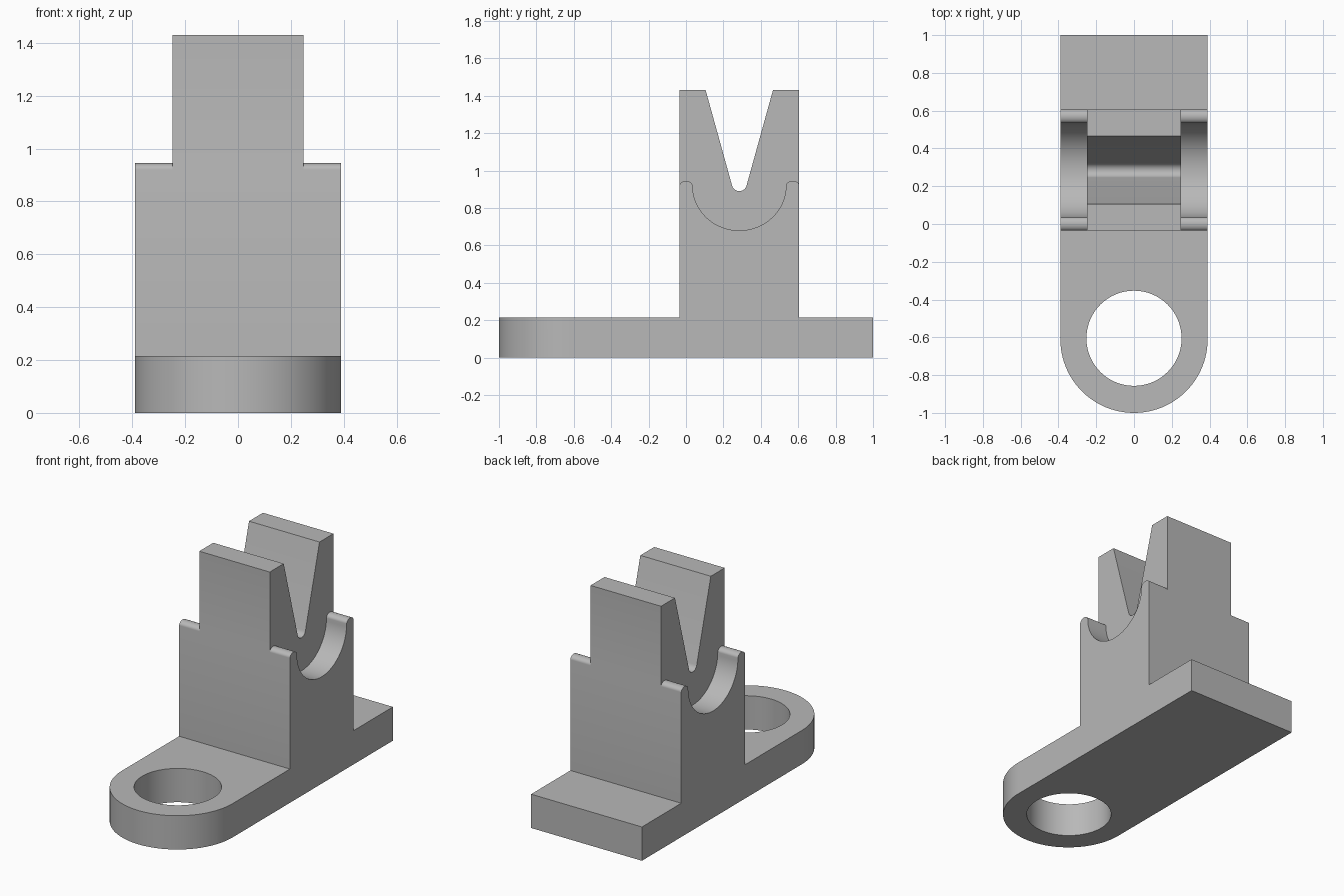
import bpy
import bmesh
from math import sin, cos, pi, radians
from mathutils import Vector

old = bpy.data.objects.get("Cube")
if old:
    bpy.data.objects.remove(old)

HALF_W, CORE_W = 0.39, 0.248        # half widths of base and upright core
BACK, FRONT, MID = 0.605, -0.035, 0.285   # upright extents along y

grey = bpy.data.materials.new("plain grey")
grey.use_nodes = True
colour = (0.48, 0.48, 0.48, 1)
grey.diffuse_color = colour
grey.node_tree.nodes["Principled BSDF"].inputs["Base Color"].default_value = colour


def arc(cx, cy, rx, ry, start, end, steps):
    """Points along an elliptical arc, angles in degrees."""
    angles = [radians(start + (end - start) * i / steps) for i in range(steps + 1)]
    return [(cx + rx * cos(a), cy + ry * sin(a)) for a in angles]


def prism(name, outline, low, high, axis):
    """Extrude an outline along x (outline is y, z) or z (outline is x, y)."""
    bm = bmesh.new()
    place = (lambda p: (low, p[0], p[1])) if axis == "x" else (lambda p: (p[0], p[1], low))
    face = bm.faces.new([bm.verts.new(place(p)) for p in outline])
    new = bmesh.ops.extrude_face_region(bm, geom=[face])["geom"]
    shift = Vector((high - low, 0, 0) if axis == "x" else (0, 0, high - low))
    bmesh.ops.translate(bm, vec=shift, verts=[g for g in new if isinstance(g, bmesh.types.BMVert)])
    bmesh.ops.recalc_face_normals(bm, faces=bm.faces)
    mesh = bpy.data.meshes.new(name)
    bm.to_mesh(mesh)
    bm.free()
    mesh.materials.append(grey)
    obj = bpy.data.objects.new(name, mesh)
    bpy.context.collection.objects.link(obj)
    return obj


def combine(target, tool, operation):
    """Apply a boolean and discard the tool."""
    mod = target.modifiers.new(operation.title(), "BOOLEAN")
    mod.operation, mod.object, mod.solver = operation, tool, "EXACT"
    bpy.context.view_layer.objects.active = target
    bpy.ops.object.modifier_apply(modifier=mod.name)
    bpy.data.objects.remove(tool)


# Plan shape: straight back, round front
plan = [(HALF_W, 1), (-HALF_W, 1)] + arc(0, -0.61, HALF_W, 0.39, 180, 360, 48)
bracket = prism("notched_bracket", plan, 0, 2, "z")

# Side silhouette: base slab and upright with a V notch
notch = arc(MID, 0.93, 0.04, 0.04, 195, 345, 12)
side = [(-1.2, 0), (-1.2, 0.215), (FRONT, 0.215), (FRONT, 1.43), (0.105, 1.43)]
side += notch + [(0.465, 1.43), (BACK, 1.43), (BACK, 0.215), (1.2, 0.215), (1.2, 0)]
combine(bracket, prism("silhouette", side, -0.6, 0.6, "x"), "INTERSECT")

# Bolt hole through the round end
hole = arc(0, -0.605, 0.252, 0.252, 0, 360, 64)[:-1]
combine(bracket, prism("hole_cutter", hole, -0.2, 0.6, "z"), "DIFFERENCE")

# Cheeks: round lips and a half-round saddle beside the core
lip = 0.035
saddle = [(FRONT - 0.1, 0.92)]
saddle += arc(FRONT + lip, 0.92, lip, 0.025, 180, 0, 14)
saddle += arc(MID, 0.92, 0.25, 0.24, 180, 360, 40)[1:]
saddle += arc(BACK - lip, 0.92, lip, 0.025, 180, 0, 14)[1:]
saddle += [(BACK + 0.1, 0.92), (BACK + 0.1, 1.6), (FRONT - 0.1, 1.6)]
for sign in (-1, 1):
    low, high = sorted((sign * CORE_W, sign * 0.6))
    combine(bracket, prism("saddle_cutter", saddle, low, high, "x"), "DIFFERENCE")

bpy.ops.object.select_all(action="DESELECT")
bracket.select_set(True)
bpy.context.view_layer.objects.active = bracket
bpy.ops.object.shade_smooth_by_angle(angle=radians(30))
